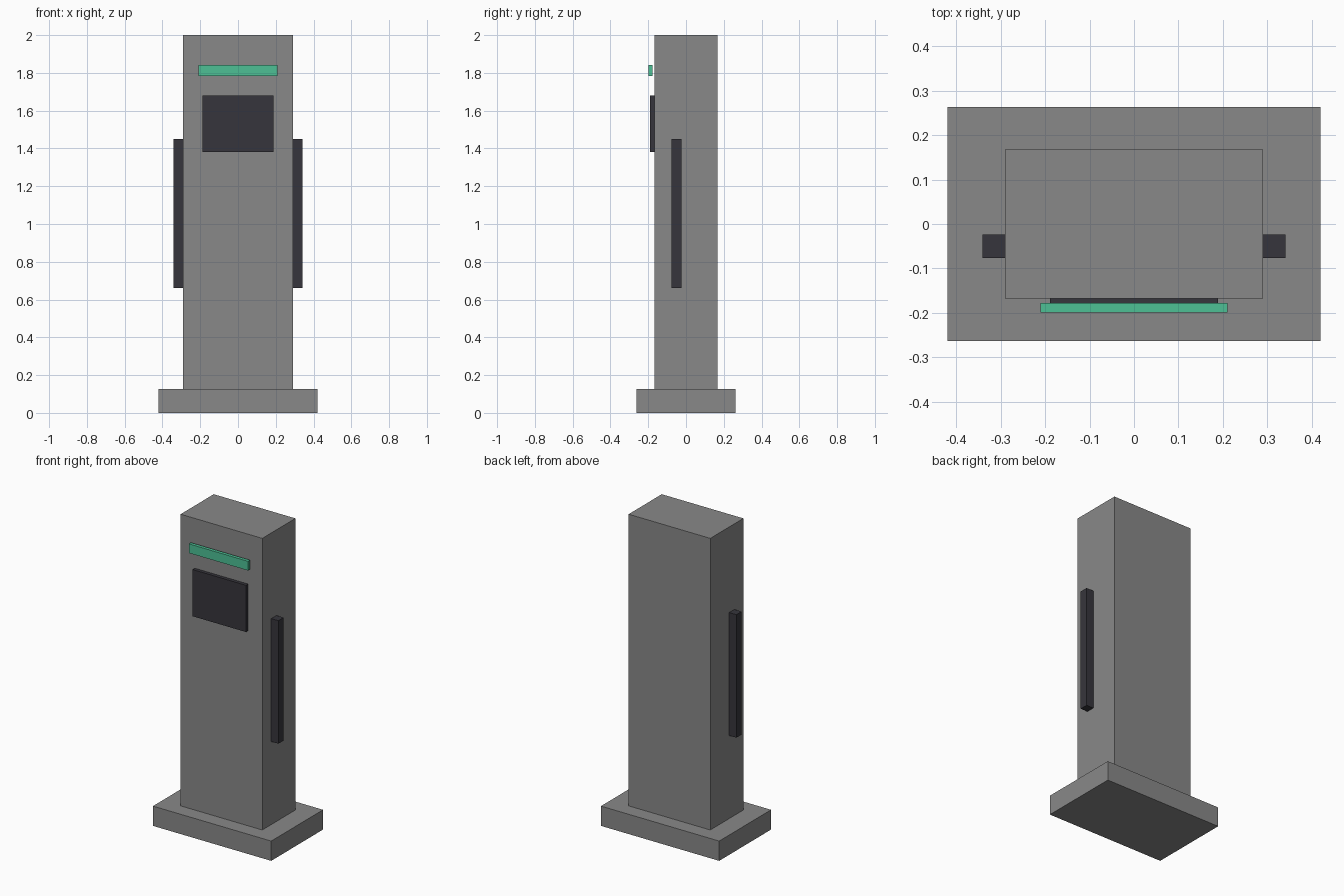
import bpy

if "Cube" in bpy.data.objects:
    bpy.data.objects.remove(bpy.data.objects["Cube"])


def material(name, rgb):
    mat = bpy.data.materials.new(name)
    mat.diffuse_color = (*rgb, 1.0)
    mat.use_nodes = True
    mat.node_tree.nodes["Principled BSDF"].inputs["Base Color"].default_value = mat.diffuse_color
    return mat


GREY = material("casing grey", (0.25, 0.25, 0.25))
DARK = material("dark plastic", (0.037, 0.036, 0.045))
GREEN = material("light green", (0.075, 0.53, 0.30))


def box(name, x, y, z, mat):
    """Axis-aligned box from (min, max) ranges."""
    ranges = (x, y, z)
    bpy.ops.mesh.primitive_cube_add(size=1, location=[(a + b) / 2 for a, b in ranges])
    obj = bpy.context.object
    obj.name = name
    obj.scale = [b - a for a, b in ranges]
    bpy.ops.object.transform_apply(location=False, rotation=False, scale=True)
    obj.data.materials.append(mat)
    return obj


# Foot plate and upright cabinet
box("base", (-0.42, 0.42), (-0.263, 0.263), (0, 0.127), GREY)
box("cabinet", (-0.29, 0.29), (-0.168, 0.168), (0.127, 2.0), GREY)

# Front screen and the light bar standing just off the cabinet
box("screen", (-0.189, 0.189), (-0.19, -0.168), (1.38, 1.68), DARK)
box("light_bar", (-0.21, 0.21), (-0.199, -0.178), (1.784, 1.843), GREEN)

# Side rails, one on each side
for side, x in (("left", (-0.341, -0.29)), ("right", (0.29, 0.341))):
    box(side + "_rail", x, (-0.077, -0.024), (0.66, 1.45), DARK)
